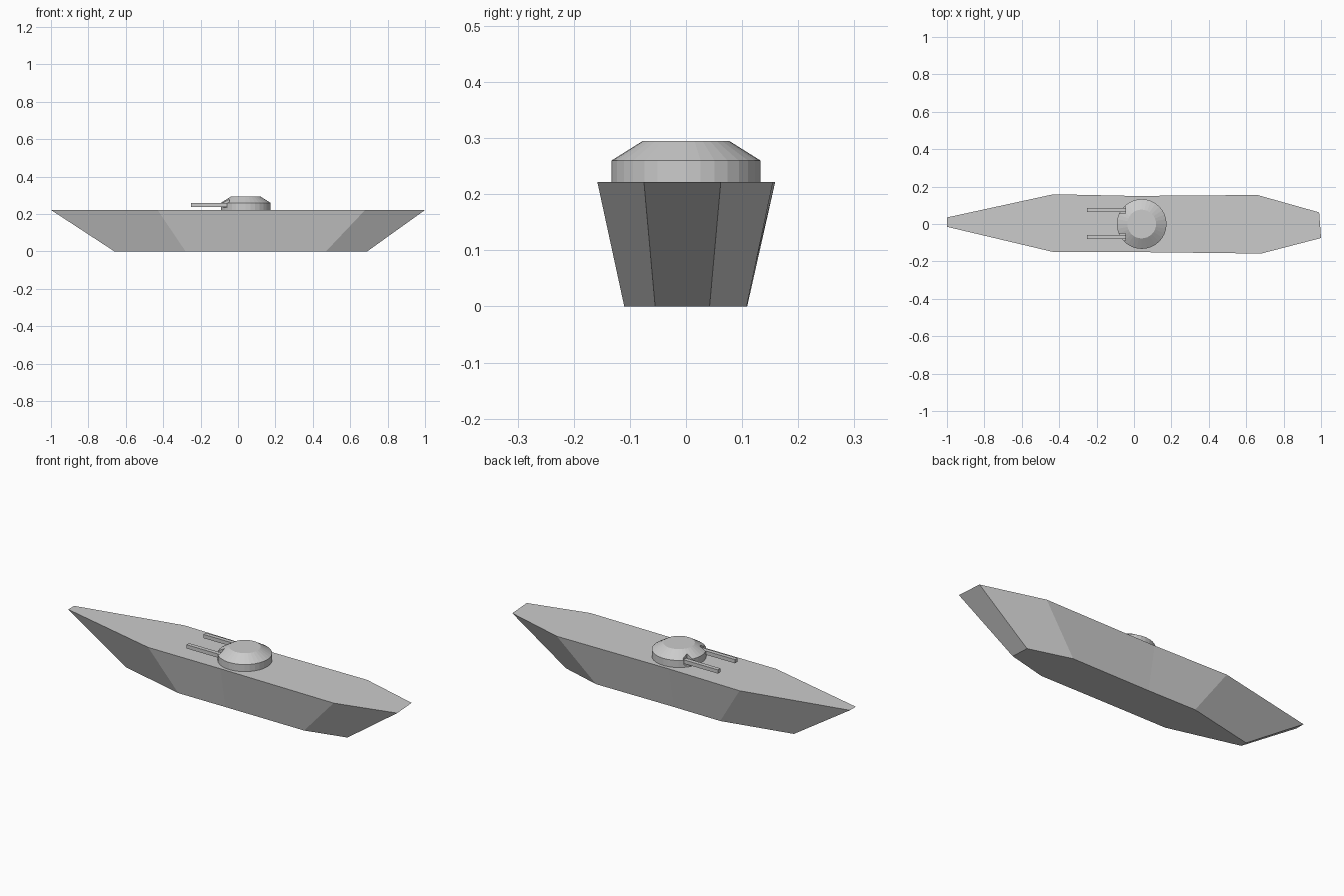
import bpy, bmesh, math

if "Cube" in bpy.data.objects:
    bpy.data.objects.remove(bpy.data.objects["Cube"])


def material(name, v):
    m = bpy.data.materials.new(name)
    m.diffuse_color = (v, v, v, 1)
    m.use_nodes = True
    m.node_tree.nodes["Principled BSDF"].inputs["Base Color"].default_value = m.diffuse_color
    return m


grey = material("naval grey", 0.6)


def finish(name, bm, mat=grey):
    bmesh.ops.recalc_face_normals(bm, faces=bm.faces)
    me = bpy.data.meshes.new(name)
    bm.to_mesh(me)
    bm.free()
    ob = bpy.data.objects.new(name, me)
    bpy.context.collection.objects.link(ob)
    if mat:
        me.materials.append(mat)
    return ob


def loft(name, rings):
    """Skin equal-length rings of points and cap both ends."""
    bm = bmesh.new()
    vs = [[bm.verts.new(p) for p in r] for r in rings]
    n = len(rings[0])
    for a, b in zip(vs, vs[1:]):
        for i in range(n):
            j = (i + 1) % n
            bm.faces.new((a[i], a[j], b[j], b[i]))
    bm.faces.new(vs[0])
    bm.faces.new(vs[-1])
    return finish(name, bm)


def box(name, x0, x1, y0, y1, z0, z1, mat=grey):
    bm = bmesh.new()
    bmesh.ops.create_cube(bm, size=1)
    for v in bm.verts:
        v.co = ((x0, x1)[v.co.x > 0], (y0, y1)[v.co.y > 0], (z0, z1)[v.co.z > 0])
    return finish(name, bm, mat)


# Hull: deck outline tapering to a smaller keel outline
DECK = 0.222
deck = [(-1, -0.015), (-0.43, -0.15), (0, -0.15), (0.68, -0.158), (1, -0.075),
        (0.99, 0.062), (0.66, 0.155), (0, 0.15), (-0.43, 0.159), (-1, 0.035)]
keel = [(-0.66, -0.01), (-0.28, -0.108), (0, -0.108), (0.47, -0.11), (0.69, -0.055),
        (0.685, 0.042), (0.46, 0.108), (0, 0.106), (-0.28, 0.109), (-0.66, 0.025)]
loft("hull", [[(x, y, 0) for x, y in keel], [(x, y, DECK) for x, y in deck]])

# Turret: drum with a bevelled roof
CX, SEG = 0.041, 32
turret = loft("turret", [[(CX + r * math.cos(2 * math.pi * i / SEG),
                           r * math.sin(2 * math.pi * i / SEG), z) for i in range(SEG)]
                         for r, z in ((0.133, DECK - 0.004), (0.133, 0.26), (0.077, 0.295))])

# Twin guns, each in a slot cut into the turret
for side, y in (("left", 0.075), ("right", -0.07)):
    box(f"{side}_gun", -0.25, -0.04, y - 0.011, y + 0.011, 0.238, 0.258)
    slot = box(f"{side}_gun_slot_cutter", -0.15, -0.045, y - 0.018, y + 0.018, 0.234, 0.31, None)
    slot.hide_render = True
    slot.hide_viewport = True
    cut = turret.modifiers.new(f"{side}_slot", 'BOOLEAN')
    cut.operation = 'DIFFERENCE'
    cut.solver = 'EXACT'
    cut.object = slot
